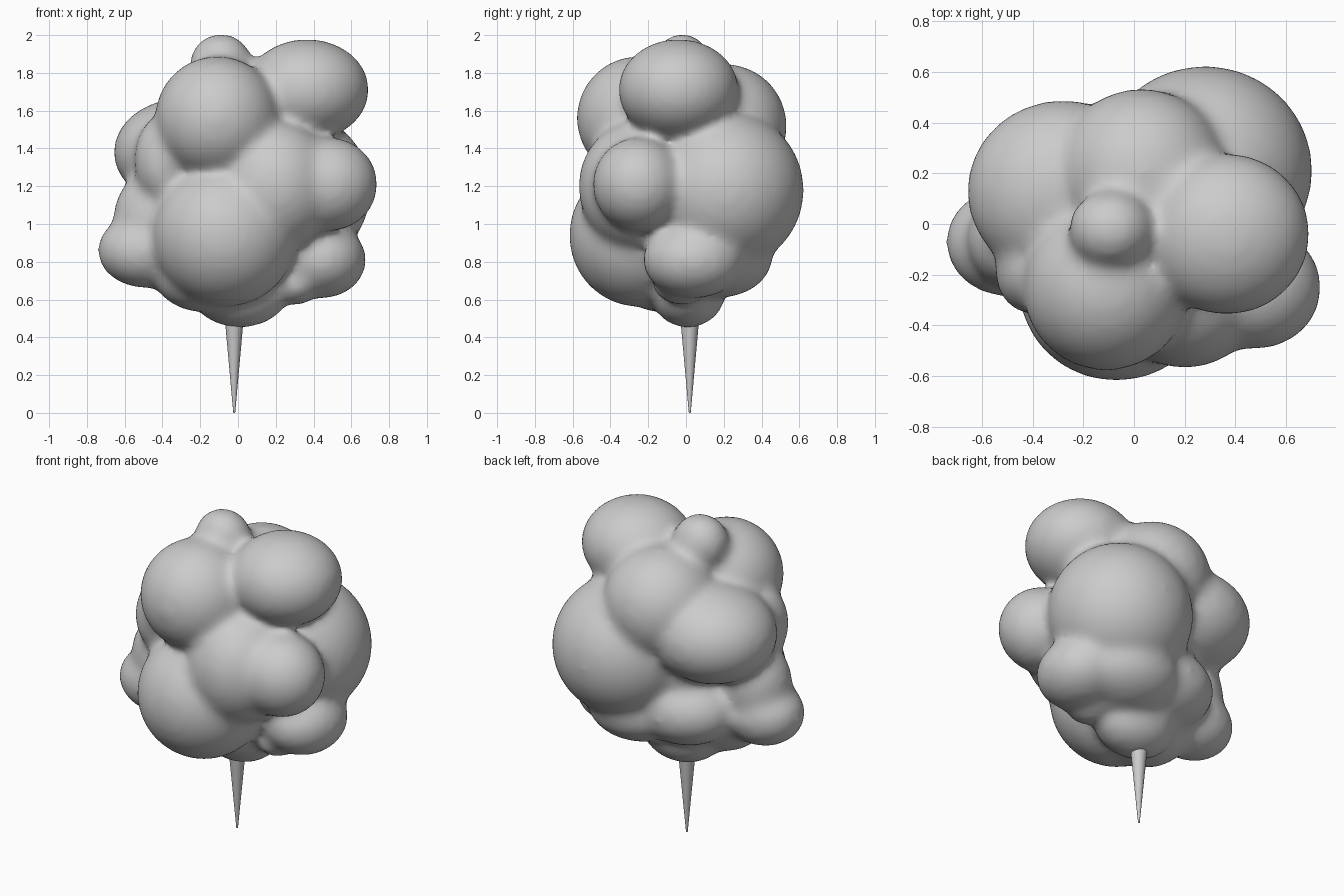
import bpy, bmesh
from mathutils import Matrix, Vector

# Candy floss lobes: (centre), (radii)
LOBES = [
    ((-0.07, -0.25, 0.94), (0.385, 0.37, 0.38)),  # big lower front
    ((-0.11, -0.25, 1.56), (0.33, 0.33, 0.33)),   # upper front
    ((0.365, -0.04, 1.71), (0.33, 0.32, 0.27)),   # upper right
    ((0.48, -0.25, 1.21), (0.26, 0.245, 0.25)),   # right front
    ((0.44, 0.04, 0.81), (0.24, 0.27, 0.205)),    # lower right
    ((0.20, 0.18, 0.83), (0.32, 0.28, 0.22)),     # shelf under back right
    ((0.31, -0.02, 0.68), (0.12, 0.16, 0.11)),    # lower right bump
    ((0.28, 0.21, 1.18), (0.425, 0.415, 0.42)),   # big back right
    ((-0.09, -0.02, 1.84), (0.17, 0.155, 0.17)),  # top knob
    ((0.03, 0.20, 1.52), (0.34, 0.335, 0.33)),    # upper back
    ((-0.28, 0.13, 1.38), (0.38, 0.36, 0.29)),    # back left
    ((-0.49, -0.07, 0.86), (0.255, 0.22, 0.20)),  # lower left
    ((-0.44, -0.06, 1.03), (0.22, 0.21, 0.26)),   # lower left shoulder
    ((-0.39, -0.19, 1.34), (0.16, 0.17, 0.24)),   # small left
    ((0.01, 0.01, 0.64), (0.26, 0.20, 0.19)),     # underside
    ((-0.17, -0.12, 0.73), (0.28, 0.25, 0.20)),   # underside left filler
    ((-0.08, 0.12, 0.87), (0.34, 0.29, 0.23)),    # lower back
    ((0.20, -0.25, 1.20), (0.32, 0.32, 0.35)),    # front right filler
    ((0.05, 0.0, 1.20), (0.42, 0.38, 0.55)),      # core
]


def new_object(name, bm):
    mesh = bpy.data.meshes.new(name)
    bm.to_mesh(mesh)
    bm.free()
    ob = bpy.data.objects.new(name, mesh)
    bpy.context.collection.objects.link(ob)
    return ob


# Floss cloud: overlapping ellipsoids fused and softened
bm = bmesh.new()
for centre, radii in LOBES:
    m = Matrix.Translation(Vector(centre)) @ Matrix.Diagonal((*radii, 1))
    bmesh.ops.create_icosphere(bm, subdivisions=4, radius=1, matrix=m)
cloud = new_object("floss_cloud", bm)
fuse = cloud.modifiers.new("fuse", "REMESH")
fuse.mode = "VOXEL"
fuse.voxel_size = 0.024
fuse.use_smooth_shade = True
soften = cloud.modifiers.new("soften", "SMOOTH")
soften.factor = 0.5
soften.iterations = 20

# Tapered stick
bm = bmesh.new()
bmesh.ops.create_cone(bm, cap_ends=True, segments=24, radius1=0.005, radius2=0.068,
                      depth=0.7, matrix=Matrix.Translation((-0.02, 0.02, 0.35)))
stick = new_object("stick", bm)
bpy.context.view_layer.objects.active = stick
stick.select_set(True)
bpy.ops.object.shade_smooth_by_angle()
